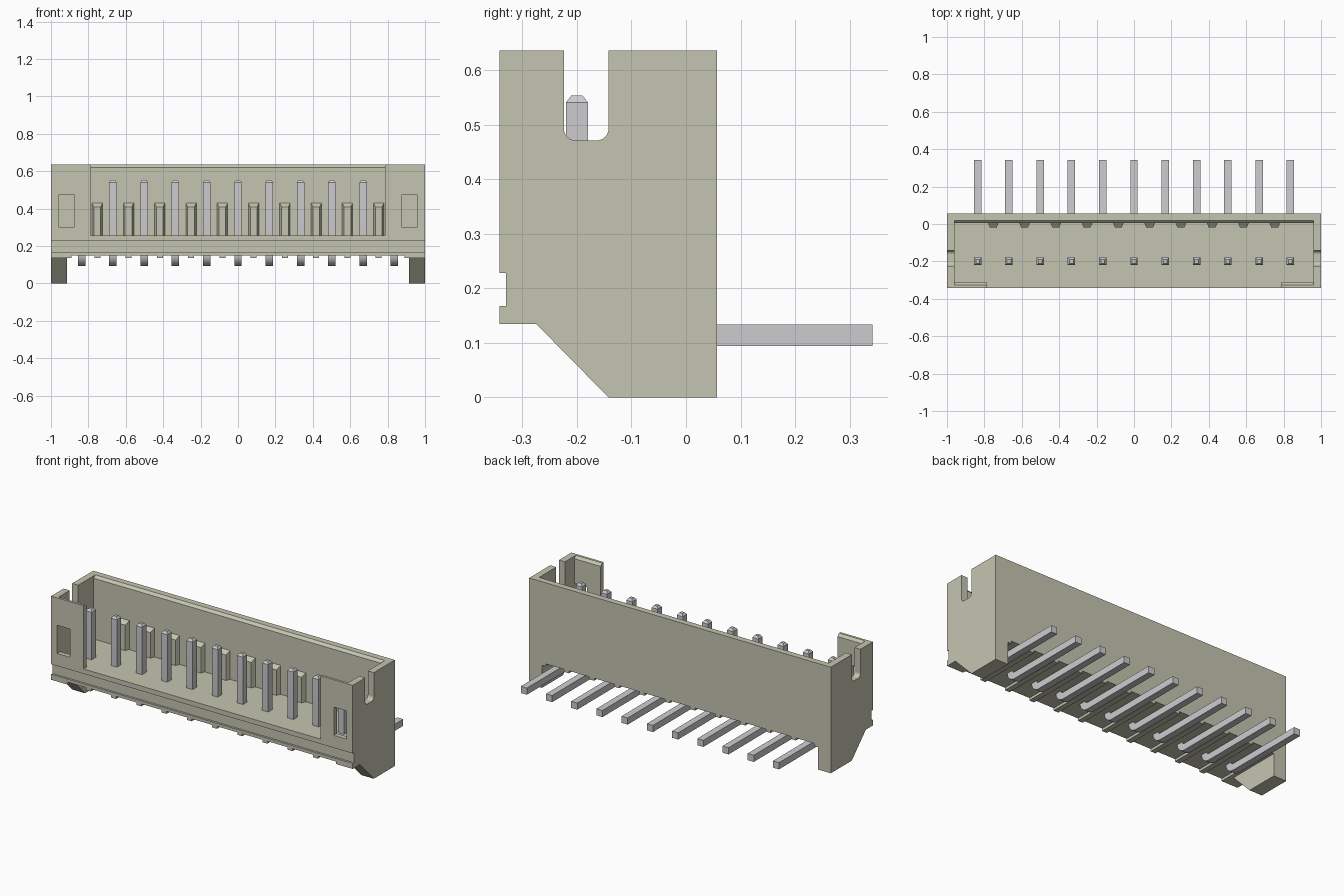
import bpy, bmesh, math
from mathutils import Vector

cube = bpy.data.objects.get("Cube")
if cube:
    bpy.data.objects.remove(cube, do_unlink=True)


def material(name, rgb):
    m = bpy.data.materials.new(name)
    m.use_nodes = True
    m.diffuse_color = (*rgb, 1)
    bsdf = m.node_tree.nodes["Principled BSDF"]
    bsdf.inputs["Base Color"].default_value = (*rgb, 1)
    bsdf.inputs["Roughness"].default_value = 0.6
    return m


BEIGE = material("beige_plastic", (0.56, 0.56, 0.445))
METAL = material("grey_metal", (0.61, 0.60, 0.62))


def mesh_from(name, bm, mat):
    bmesh.ops.recalc_face_normals(bm, faces=bm.faces)
    me = bpy.data.meshes.new(name)
    bm.to_mesh(me)
    bm.free()
    me.materials.append(mat)
    return me


def place(name, me, x=0.0):
    ob = bpy.data.objects.new(name, me)
    ob.location.x = x
    bpy.context.collection.objects.link(ob)
    return ob


def loft(name, rings, mat):
    """Closed solid through rings of equal length."""
    bm = bmesh.new()
    rows = [[bm.verts.new(p) for p in ring] for ring in rings]
    n = len(rows[0])
    for a, b in zip(rows, rows[1:]):
        for i in range(n):
            j = (i + 1) % n
            bm.faces.new((a[i], a[j], b[j], b[i]))
    bm.faces.new(rows[0])
    bm.faces.new(rows[-1])
    return mesh_from(name, bm, mat)


def extrude(name, profile, x0, x1):
    """Extrude a (y, z) profile along x."""
    rings = [[(x, y, z) for y, z in profile] for x in (x0, x1)]
    return place(name, loft(name, rings, BEIGE))


def both_ends(name, profile, x0, x1):
    extrude("left_" + name, profile, x0, x1)
    extrude("right_" + name, profile, -x1, -x0)


def rect(y0, y1, z0, z1):
    return [(y0, z0), (y1, z0), (y1, z1), (y0, z1)]


def arc(cy, cz, r, a0, a1, n=6):
    angles = [math.radians(a0 + (a1 - a0) * i / n) for i in range(n + 1)]
    return [(cy + r * math.cos(a), cz + r * math.sin(a)) for a in angles]


FRONT, BACK, TOP = -0.342, 0.057, 0.636
FLOOR, UNDER, LIP = 0.257, 0.15, 0.135
IN_FRONT, IN_BACK = -0.313, 0.005
PITCH = 0.1672

# Base slab with the groove along its front
groove = [(FRONT, FLOOR), (FRONT, 0.228), (-0.33, 0.228), (-0.33, 0.168), (FRONT, 0.168)]
extrude("base", groove + [(FRONT, UNDER), (BACK, UNDER), (BACK, FLOOR)], -0.915, 0.915)

# Back wall with a chamfered inner top edge
extrude("back_wall", [(BACK, FLOOR), (BACK, TOP), (0.02, TOP),
                      (IN_BACK, TOP - 0.015), (IN_BACK, FLOOR)], -0.96, 0.96)

# End walls with a rounded slot, and the thick feet below them
foot = groove + [(FRONT, LIP), (-0.275, LIP), (-0.142, 0), (BACK, 0)]
S0, S1, SZ, R = -0.224, -0.142, 0.471, 0.022
slot = ([(S1, TOP)] + arc(S1 - R, SZ + R, R, 0, -90)
        + arc(S0 + R, SZ + R, R, -90, -180) + [(S0, TOP)])
both_ends("end_wall", foot + [(BACK, TOP)] + slot + [(FRONT, TOP)], 0.96, 1.0)
both_ends("foot", foot + [(BACK, FLOOR)], 0.915, 0.96)
both_ends("foot_step", rect(FRONT, BACK, LIP, UNDER), 0.89, 0.915)

# Front corner panels, pieced around a window
def panel(z0):
    return [(FRONT, z0), (IN_FRONT, z0), (IN_FRONT, TOP - 0.015),
            (-0.327, TOP), (FRONT, TOP)]


both_ends("panel_post", panel(FLOOR), 0.785, 0.875)
both_ends("panel_above_window", panel(0.472), 0.875, 0.96)
both_ends("panel_below_window", rect(FRONT, IN_FRONT, FLOOR, 0.303), 0.875, 0.96)

# Tapered ribs on the back wall and standoff strips underneath
def rib_ring(z_wall, z_tip):
    return [(-0.028, IN_BACK, z_wall), (0.028, IN_BACK, z_wall),
            (0.018, -0.02, z_tip), (-0.018, -0.02, z_tip)]


rib = loft("rib", [rib_ring(FLOOR, FLOOR), rib_ring(0.43, 0.41)], BEIGE)
for i in range(10):
    x = (i - 4.5) * PITCH
    place(f"back_rib_{i + 1}", rib, x)
    extrude(f"standoff_{i + 1}", rect(FRONT, BACK, LIP, UNDER), x - 0.016, x + 0.016)

# Bent square pins with tapered tips
PY, PZ, BEND, H = -0.2, 0.114, 0.04, 0.02
bend = arc(PY + BEND, PZ + BEND, BEND, 270, 180, 8)
path = ([(0.342, PZ, H, 270)]
        + [(y, z, H, 270 - 90 * i / 8) for i, (y, z) in enumerate(bend)]
        + [(PY, 0.541, H, 180), (PY, 0.554, 0.01, 180)])
rings = []
for y, z, h, a in path:
    out = Vector((0, math.cos(math.radians(a)), math.sin(math.radians(a))))
    side, c = Vector((1, 0, 0)), Vector((0, y, z))
    rings.append([c + (side * u + out * v) * h
                  for u, v in ((-1, -1), (1, -1), (1, 1), (-1, 1))])
pin = loft("pin", rings, METAL)
for p in pin.polygons:
    p.use_smooth = True
pin.set_sharp_from_angle(angle=math.radians(30))
for i in range(11):
    place(f"pin_{i + 1}", pin, (i - 5) * PITCH)
